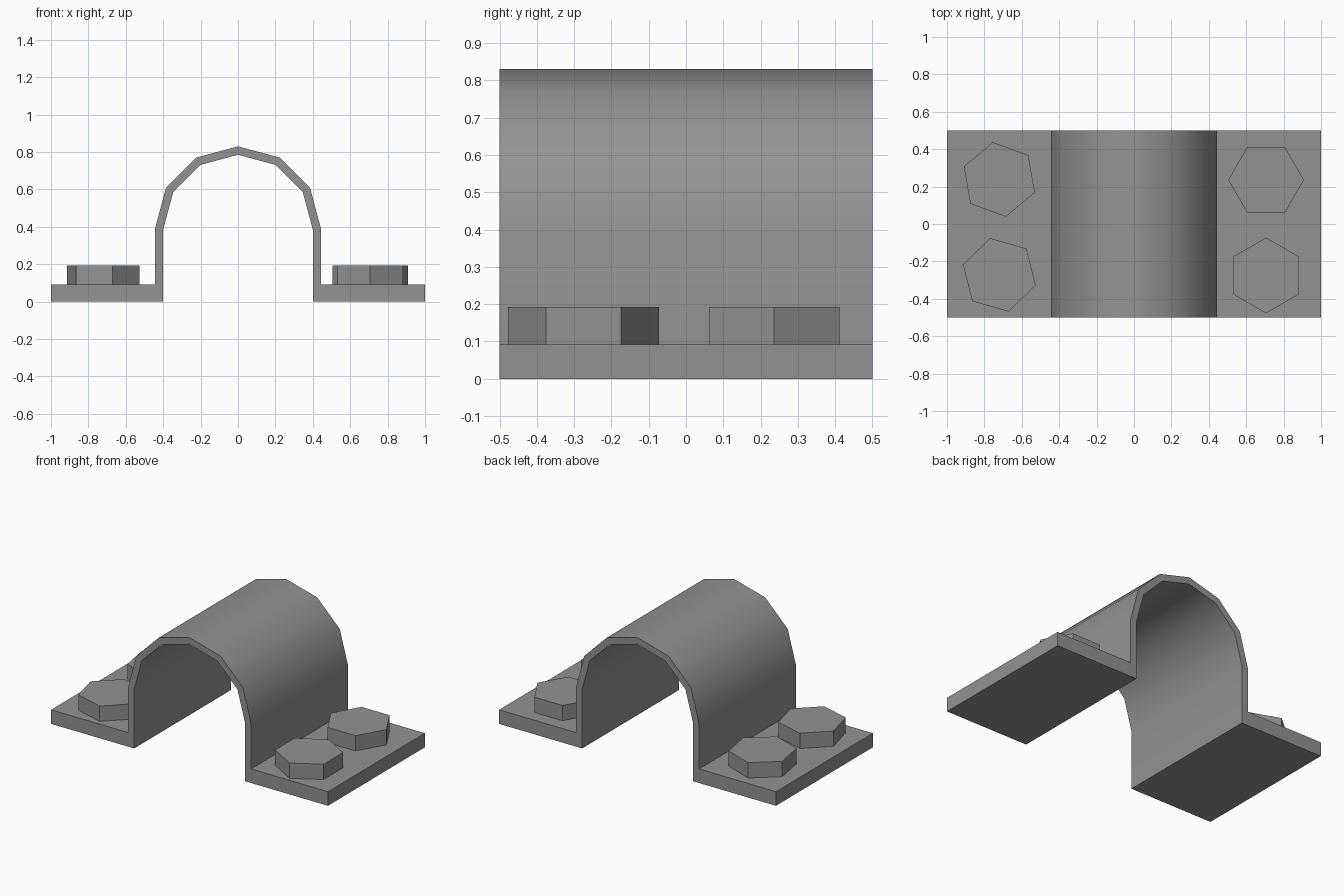
import bpy
import bmesh
from math import cos, sin, pi, radians

default = bpy.data.objects.get("Cube")
if default:
    bpy.data.objects.remove(default, do_unlink=True)

# Single plain metal colour
GREY = (0.29, 0.29, 0.29, 1.0)
metal = bpy.data.materials.new("grey_metal")
metal.use_nodes = True
metal.diffuse_color = GREY
metal.node_tree.nodes["Principled BSDF"].inputs["Base Color"].default_value = GREY

LENGTH = 1.0
PLATE_TOP = 0.092
SPRING = 0.385          # height where the arch starts curving
OUTER, INNER = 0.445, 0.40
ARCH_SEGMENTS = 6


def finish(name, bm):
    bmesh.ops.recalc_face_normals(bm, faces=bm.faces)
    mesh = bpy.data.meshes.new(name)
    bm.to_mesh(mesh)
    bm.free()
    mesh.materials.append(metal)
    obj = bpy.data.objects.new(name, mesh)
    bpy.context.collection.objects.link(obj)
    return obj


def arc(radius):
    """Half circle from right to left."""
    steps = [pi * i / ARCH_SEGMENTS for i in range(ARCH_SEGMENTS + 1)]
    return [(radius * cos(a), SPRING + radius * sin(a)) for a in steps]


def prism(bm, outline, bottom, height):
    """Extrude a closed outline of 3D points along a vector."""
    face = bm.faces.new([bm.verts.new(p) for p in outline])
    new = bmesh.ops.extrude_face_region(bm, geom=[face])["geom"]
    moved = [v for v in new if isinstance(v, bmesh.types.BMVert)]
    bmesh.ops.translate(bm, verts=moved, vec=height)


# Strap: flanged arch profile extruded front to back
profile = [(1, 0), (1, PLATE_TOP), (OUTER, PLATE_TOP)]
profile += arc(OUTER)
profile += [(-OUTER, PLATE_TOP), (-1, PLATE_TOP), (-1, 0), (-INNER, 0)]
profile += arc(INNER)[::-1]
profile += [(INNER, 0)]
bm = bmesh.new()
prism(bm, [(x, -LENGTH / 2, z) for x, z in profile], 0, (0, LENGTH, 0))
strap = finish("pipe_strap", bm)

# Smooth curve with crisp flange corners and ends
bpy.ops.object.select_all(action="DESELECT")
strap.select_set(True)
bpy.context.view_layer.objects.active = strap
bpy.ops.object.shade_smooth_by_angle(angle=radians(40))

# Hex bolt heads, each tightened to a different angle
BOLTS = {
    "bolt_front_left": (0.706, -0.275, 30),
    "bolt_back_left": (0.706, 0.236, 0),
    "bolt_front_right": (-0.72, -0.272, 44),
    "bolt_back_right": (-0.72, 0.238, 40),
}
for name, (x, y, turn) in BOLTS.items():
    corners = [radians(turn + 60 * i) for i in range(6)]
    ring = [(x + 0.202 * cos(a), y + 0.202 * sin(a), PLATE_TOP) for a in corners]
    bm = bmesh.new()
    prism(bm, ring, 0, (0, 0, 0.1))
    finish(name, bm)
